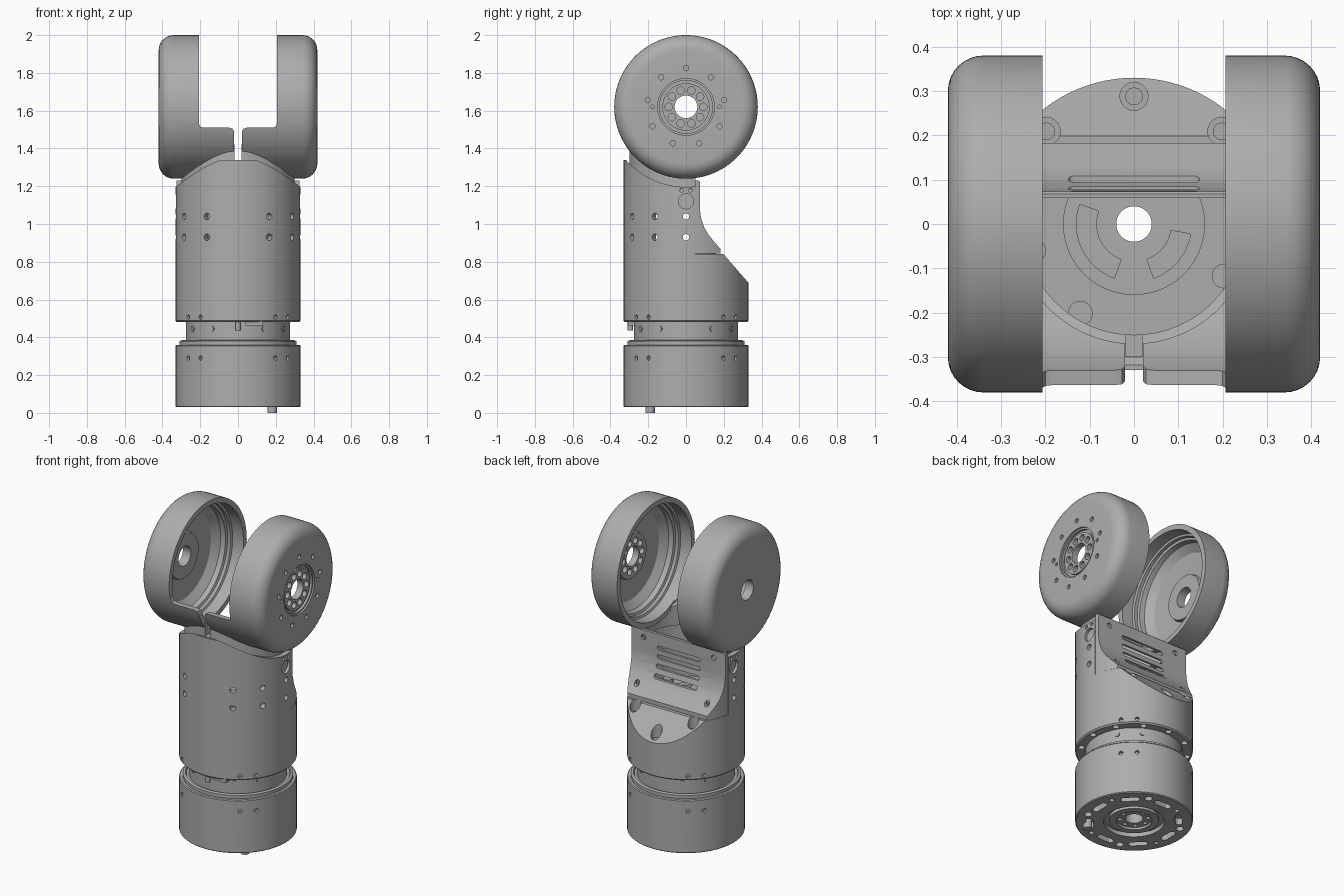
import bpy, bmesh
from math import sin, cos, pi, radians
from mathutils import Vector, Matrix

if "Cube" in bpy.data.objects:
    bpy.data.objects.remove(bpy.data.objects["Cube"])

grey = bpy.data.materials.new("machined grey")
grey.use_nodes = True
COLOUR = (0.42, 0.42, 0.42, 1)
grey.diffuse_color = COLOUR
grey.node_tree.nodes["Principled BSDF"].inputs["Base Color"].default_value = COLOUR
parts = []
AXLE = 1.62


def finish(bm, name):
    bmesh.ops.recalc_face_normals(bm, faces=bm.faces[:])
    me = bpy.data.meshes.new(name)
    bm.to_mesh(me)
    bm.free()
    me.materials.append(grey)
    ob = bpy.data.objects.new(name, me)
    bpy.context.scene.collection.objects.link(ob)
    parts.append(ob)
    return ob


def lathe(name, profile, matrix=Matrix(), steps=96, start=0, sweep=360):
    """Revolve a closed (radius, height) profile about z."""
    bm = bmesh.new()
    a = radians(start)
    vs = [bm.verts.new((r * cos(a), r * sin(a), h)) for r, h in profile]
    es = [bm.edges.new((vs[i - 1], vs[i])) for i in range(len(vs))]
    bmesh.ops.spin(bm, geom=vs + es, cent=(0, 0, 0), axis=(0, 0, 1),
                   angle=radians(sweep), steps=steps)
    bmesh.ops.remove_doubles(bm, verts=bm.verts[:], dist=1e-5)
    if sweep < 360:
        bmesh.ops.holes_fill(bm, edges=[e for e in bm.edges if e.is_boundary])
    bm.transform(matrix)
    return finish(bm, name)


def prism(name, points, axis, lo, hi):
    """Extrude a polygon along x (points are y,z) or y (points are x,z)."""
    bm = bmesh.new()
    put = (lambda p, d: (d, p[0], p[1])) if axis == "x" else (lambda p, d: (p[0], d, p[1]))
    f = bm.faces.new([bm.verts.new(put(p, lo)) for p in points])
    ext = bmesh.ops.extrude_face_region(bm, geom=[f])["geom"]
    move = Vector(put((0, 0), hi - lo))
    bmesh.ops.translate(bm, vec=move, verts=[v for v in ext if isinstance(v, bmesh.types.BMVert)])
    return finish(bm, name)


def box(name, x0, x1, y0, y1, z0, z1):
    return prism(name, [(y0, z0), (y1, z0), (y1, z1), (y0, z1)], "x", x0, x1)


def rods(name, items, seg=20):
    """One mesh of cylinders: (radius, start, end[, stretch vector])."""
    bm = bmesh.new()
    for r, p, q, *stretch in items:
        p, q = Vector(p), Vector(q)
        d, mid = q - p, (p + q) / 2
        m = Matrix.Translation(mid) @ d.to_track_quat("Z", "Y").to_matrix().to_4x4()
        vs = bmesh.ops.create_cone(bm, cap_ends=True, segments=seg, radius1=r, radius2=r,
                                   depth=d.length, matrix=m)["verts"]
        for s in map(Vector, stretch):
            for v in vs:
                v.co += s if (v.co - mid).dot(s) > 0 else -s
    return finish(bm, name)


def boolean(ob, cutter, op="DIFFERENCE"):
    mod = ob.modifiers.new("cut", "BOOLEAN")
    mod.operation, mod.object, mod.solver = op, cutter, "EXACT"
    dg = bpy.context.evaluated_depsgraph_get()
    me = bpy.data.meshes.new_from_object(ob.evaluated_get(dg))
    ob.modifiers.clear()
    ob.data = me
    parts.remove(cutter)
    bpy.data.objects.remove(cutter)


def polar(r, deg, z):
    """Point at an angle measured from the front."""
    return (r * sin(radians(deg)), -r * cos(radians(deg)), z)


def radial(r, deg, z, inner, outer):
    return (r, polar(inner, deg, z), polar(outer, deg, z))


def upright(r, rad, deg, z0, z1):
    return (r, polar(rad, deg, z0), polar(rad, deg, z1))


def axle_rod(r):
    return rods("axle_cutter", [(r, (-1, 0, AXLE), (1, 0, AXLE))], 96)


PAIRS = [90 * k + 45 + s for k in range(4) for s in (-8, 8)]

# Base drum with a stepped underside
base = lathe("base_drum", [
    (.05, .05), (.1, .05), (.1, .036), (.14, .036), (.14, .055), (.17, .055), (.17, .03),
    (.325, .03), (.33, .035), (.33, .355), (.325, .36), (.31, .36), (.31, .38), (.295, .385),
    (.29, .375), (.26, .375), (.26, .41), (.05, .41)])
cuts = [radial(.012, a, .29, .31, .36) for a in PAIRS]
for k in range(8):
    a = 45 * k
    t = Vector((cos(radians(a)), sin(radians(a)), 0)) * .035
    cuts.append(upright(.02, .25, a, .01, .07) + (t,))
    cuts.append(upright(.022 if k % 2 else .014, .27, a + 22.5, .01, .07))
    cuts.append(upright(.012, .08, a, .02, .08))
boolean(base, rods("cutter", cuts))
rods("base_pin", [upright(.025, .262, 43.5, 0, .06)])

# Rotating neck between the drum and the housing
lathe("neck", [(.05, .37), (.275, .37), (.275, .485), (.05, .485)])
rods("neck_screws", [radial(.014, 90 * k + a, .445, .26, .281) for k in range(4) for a in (30, 60)])
rods("stop_pin", [(.014, (0, -.295, .435), (0, -.295, .49))])
box("stop_block", .04, .13, -.305, -.27, .462, .49)

# Main housing: a bored cylinder, cut away at the back and saddled at the top
housing = lathe("housing", [(.04, .48), (.322, .48), (.33, .488), (.33, 1.34),
                            (.29, 1.34), (.29, .84), (.04, .84)])
boolean(housing, prism("cutter", [(.05, .842), (.197, .842), (.5, .494), (.5, 1.6), (.05, 1.6)],
                       "x", -.5, .5))
boolean(housing, axle_rod(.424))
cuts = [radial(.012, a, .507, .31, .36) for a in PAIRS]
cuts += [upright(.018, .3, 30 * k, .45, .5) for k in range(12)]
for side in (-1, 1):
    cuts += [radial(.017, side * a, z, .25, .36) for a in (30, 60, 90) for z in (.93, 1.04)]
    cuts += [radial(.01, side * a, 1.178, .315, .36) for a in (86, 94)]
    cuts.append(radial(.04, side * 90, 1.12, .312, .36))
SHOULDER = [(180, .67), (136.5, .75), (-136.5, .75)]
cuts += [upright(.032, .288, a, z, .95) for a, z in SHOULDER]
boolean(housing, rods("cutter", cuts))
rods("shoulder_screws", [upright(.02, .288, a, z - .02, z + .025) for a, z in SHOULDER])

# Plate and screws on the floor of the housing
plate = lathe("floor_plate", [(.04, .83), (.16, .83), (.16, .86), (.04, .86)])
for start, sweep in ((160, 90), (290, 60)):
    boolean(plate, lathe("cutter", [(.085, .845), (.13, .845), (.13, .9), (.085, .9)],
                         steps=24, start=start, sweep=sweep))
rods("floor_screws", [upright(.028, .235, a, .83, .865) for a in (-31, -75, 60)])

# Collar that joins the housing to the two wheel shells
collar = lathe("collar", [(.25, 1.175), (.3, 1.175), (.3, 1.6), (.25, 1.6)])
boolean(collar, axle_rod(.36))
boolean(collar, box("cutter", -1, 1, .05, 1, 0, 3))
boolean(collar, box("cutter", -.018, .018, -1, 0, 1.33, 3))

# Vented back cover
outer = [(.051, .843), (.183, .843), (.183, .868), (.15, .905), (.118, .945), (.095, .985),
         (.08, 1.03), (.073, 1.08), (.073, 1.225), (.068, 1.23), (.051, 1.23)]
inner = [(.03, .8), (.165, .8), (.165, .862), (.134, .897), (.102, .938), (.08, .98),
         (.065, 1.03), (.059, 1.08), (.059, 1.3), (.03, 1.3)]
cover = prism("back_cover", outer, "x", -.4, .4)
boolean(cover, rods("cutter", [(.329, (0, 0, 0), (0, 0, 2))], 96), "INTERSECT")
boolean(cover, prism("cutter", inner, "x", -.28, .28))
cuts = [(.013, (0, .02, z), (0, .2, z), (.135, 0, 0)) for z in (.975, 1.03, 1.085, 1.14)]
cuts += [(.016, (x, .02, z), (x, .3, z)) for x in (-.24, .24) for z in (.92, 1.18)]
boolean(cover, rods("cutter", cuts))

# Wheel shells: hollow cups facing each other, each with a tongue at the front
rim = [(.3 + .08 * sin(i * pi / 16), .34 + .08 * cos(i * pi / 16)) for i in range(9)]
cup = [(.38, .206), (.348, .206), (.348, .28), (.335, .285), (.335, .305), (.32, .31),
       (.315, .34), (.27, .375), (.14, .385), (.135, .365), (.06, .365)]
faces = {"left": [(.06, .405), (.125, .405), (.125, .395), (.14, .395), (.14, .41),
                  (.15, .41), (.15, .42)],
         "right": [(.06, .42)]}
tongue_outline = [(.02, 1.1), (.02, 1.485), (.027, 1.503), (.045, 1.51), (.185, 1.51),
                  (.2, 1.516), (.206, 1.53), (.215, 1.53), (.215, 1.1)]
for name, side in (("left", 1), ("right", -1)):
    turn = Matrix.Translation((0, 0, AXLE)) @ Matrix.Rotation(side * pi / 2, 4, "Y")
    shell = lathe(name + "_wheel_shell", faces[name] + rim + cup, turn)
    if name == "left":
        def along(r, rad, deg, x0, x1):
            y, z = rad * sin(radians(deg)), AXLE + rad * cos(radians(deg))
            return (r, (x0, y, z), (x1, y, z))
        cuts = [along(.02, .092, 36 * k + 18, .3, .5) for k in range(10)]
        cuts += [along(.014, .205, 40 * k, .405, .5) for k in range(9)]
        cuts += [along(.01, .177, a, .41, .5) for a in (-90, 90)]
        boolean(shell, rods("cutter", cuts))
    tongue = lathe(name + "_tongue", [(.348, .01), (.38, .01), (.38, .25), (.348, .25)], turn)
    boolean(tongue, prism("cutter", [(side * x, z) for x, z in tongue_outline], "y", -.5, -.02),
            "INTERSECT")
    boolean(tongue, rods("cutter", [(.27, (0, 0, 1), (0, 0, 2))], 96))

# Shading and the single colour
bpy.ops.object.select_all(action="DESELECT")
for ob in parts:
    ob.data.materials.clear()
    ob.data.materials.append(grey)
    ob.select_set(True)
bpy.context.view_layer.objects.active = parts[0]
bpy.ops.object.shade_smooth_by_angle(angle=radians(25))
